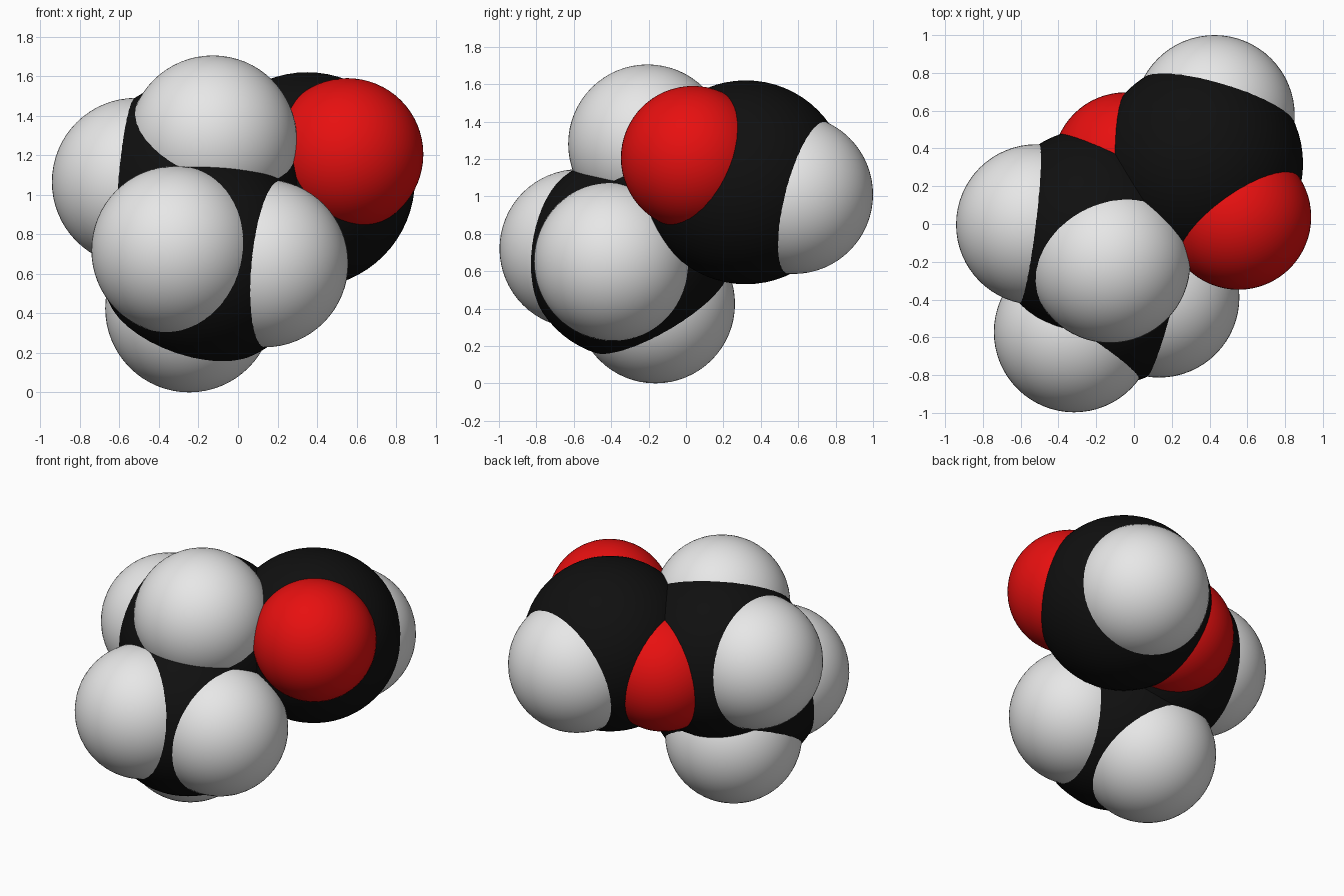
import bpy
import math

cube = bpy.data.objects.get("Cube")
if cube:
    bpy.data.objects.remove(cube, do_unlink=True)


def make_material(name, colour):
    mat = bpy.data.materials.new(name)
    mat.use_nodes = True
    mat.diffuse_color = colour
    bsdf = mat.node_tree.nodes["Principled BSDF"]
    bsdf.inputs["Base Color"].default_value = colour
    bsdf.inputs["Roughness"].default_value = 0.5
    return mat


# Each element has one radius and one colour
ELEMENTS = {
    "carbon": (0.545, make_material("carbon black", (0.005, 0.005, 0.005, 1))),
    "oxygen": (0.385, make_material("oxygen red", (0.8, 0.005, 0.005, 1))),
    "hydrogen": (0.425, make_material("hydrogen white", (0.8, 0.8, 0.8, 1))),
}


def add_atom(element, part, centre):
    radius, mat = ELEMENTS[element]
    bpy.ops.mesh.primitive_uv_sphere_add(
        segments=64, ring_count=32, radius=radius, location=centre)
    atom = bpy.context.object
    atom.name = f"{part}_{element}"
    atom.data.materials.append(mat)
    bpy.ops.object.shade_smooth_by_angle(angle=math.radians(40))


# Overlapping spheres, group by group
ATOMS = [
    # Formyl end
    ("carbon", "formyl", (0.35, 0.32, 1.075)),
    ("oxygen", "carbonyl", (0.553, 0.037, 1.205)),
    ("hydrogen", "formyl", (0.426, 0.575, 1.01)),
    # Bridge
    ("oxygen", "bridge", (-0.045, 0.312, 1.0)),
    # Middle group
    ("carbon", "middle", (-0.215, -0.04, 1.04)),
    ("hydrogen", "middle_side", (-0.517, -0.003, 1.065)),
    ("hydrogen", "middle_top", (-0.127, -0.205, 1.28)),
    # End group
    ("carbon", "end", (-0.157, -0.313, 0.68)),
    ("hydrogen", "end_front", (-0.317, -0.572, 0.72)),
    ("hydrogen", "end_side", (0.133, -0.388, 0.653)),
    ("hydrogen", "end_bottom", (-0.247, -0.163, 0.425)),
]

for atom in ATOMS:
    add_atom(*atom)
